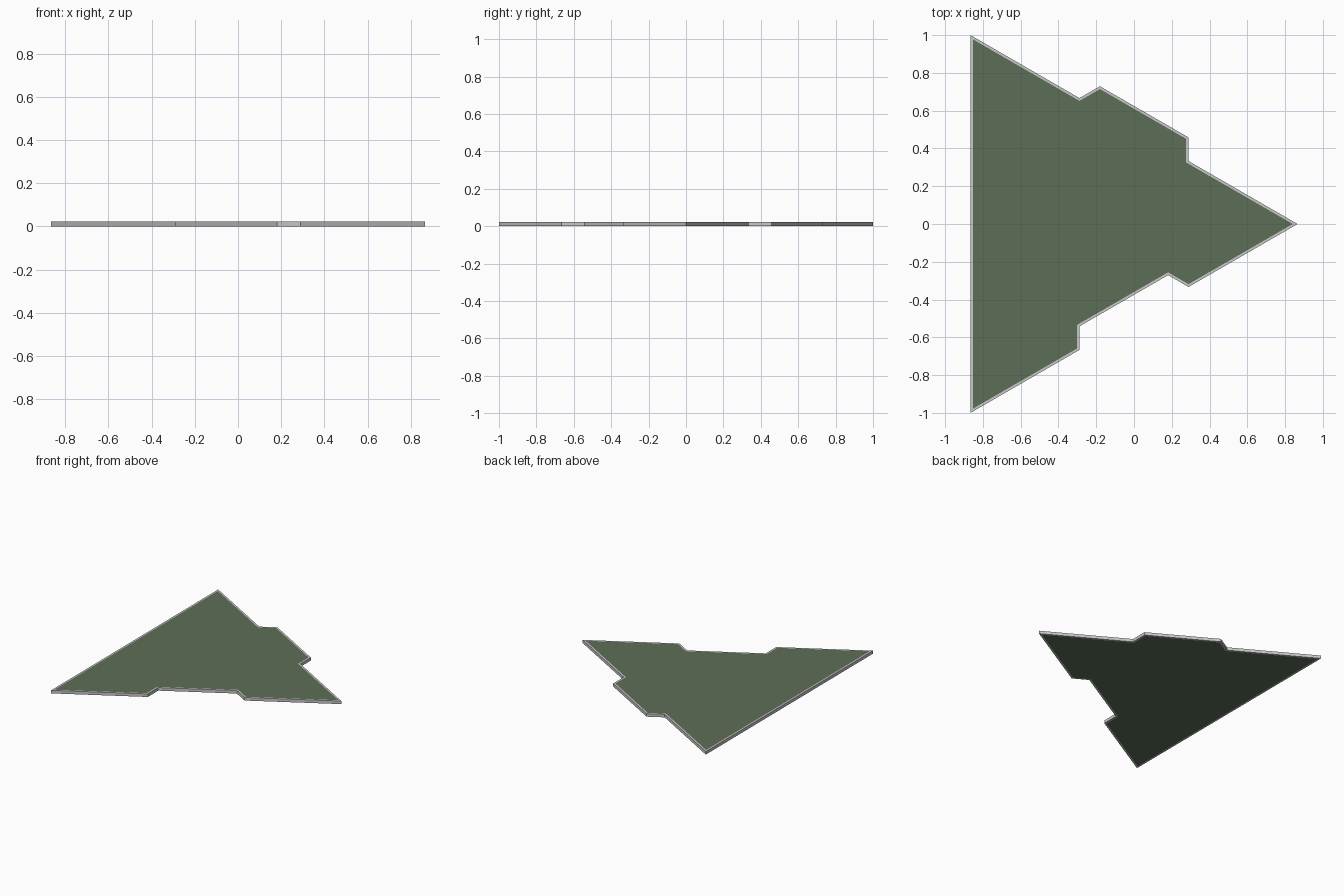
import bpy
import bmesh
import math
from mathutils import Vector

cube = bpy.data.objects.get("Cube")
if cube:
    bpy.data.objects.remove(cube, do_unlink=True)

THICK = 0.023    # tile thickness
RIM = 0.013      # width of the pale border
TAB = 0.125      # length of the slanted tab sides


def make_material(name, rgb):
    mat = bpy.data.materials.new(name)
    mat.use_nodes = True
    color = (*rgb, 1.0)
    mat.diffuse_color = color
    mat.node_tree.nodes["Principled BSDF"].inputs["Base Color"].default_value = color
    return mat


def edge_with_step(start, end, outward):
    """Points from start to end with a tab (+1) or a notch (-1) in the middle third."""
    along = (end - start).normalized()
    normal = Vector((along.y, -along.x)) * outward
    shift = normal * TAB * math.sin(math.radians(60))
    slide = along * TAB * 0.5
    a, b = start.lerp(end, 1 / 3), start.lerp(end, 2 / 3)
    # a tab leans inwards, a notch keeps the same 60 degree slope
    return [start, a, a + shift + slide, b + shift - slide, b]


# Outline, counter-clockwise: straight side, notched side, tabbed side
h = math.sqrt(3) / 2
back, front, tip = Vector((-h, 1)), Vector((-h, -1)), Vector((h, 0))


def tab_points(start, end, outward):
    """Tab profile: both slanted sides run at 60 degrees to the tile edge."""
    return edge_with_step(start, end, outward)


outline = [back]
outline += tab_points(front, tip, -1)
outline += tab_points(tip, back, 1)

# Solid tile
bm = bmesh.new()
base = bm.faces.new([bm.verts.new((p.x, p.y, 0)) for p in outline])
extruded = bmesh.ops.extrude_face_region(bm, geom=[base])
top_verts = [g for g in extruded["geom"] if isinstance(g, bmesh.types.BMVert)]
bmesh.ops.translate(bm, verts=top_verts, vec=(0, 0, THICK))
bmesh.ops.recalc_face_normals(bm, faces=bm.faces)

# Inset the green panels on both flat faces, leaving the pale border
panels = [f for f in bm.faces if abs(f.normal.z) > 0.9]
bmesh.ops.inset_region(bm, faces=panels, thickness=RIM, use_even_offset=True)
for face in panels:
    face.material_index = 1

mesh = bpy.data.meshes.new("triangle_tile")
bm.to_mesh(mesh)
bm.free()
mesh.materials.append(make_material("pale grey", (0.58, 0.58, 0.58)))
mesh.materials.append(make_material("moss green", (0.107, 0.156, 0.093)))
tile = bpy.data.objects.new("triangle_tile", mesh)
bpy.context.collection.objects.link(tile)
